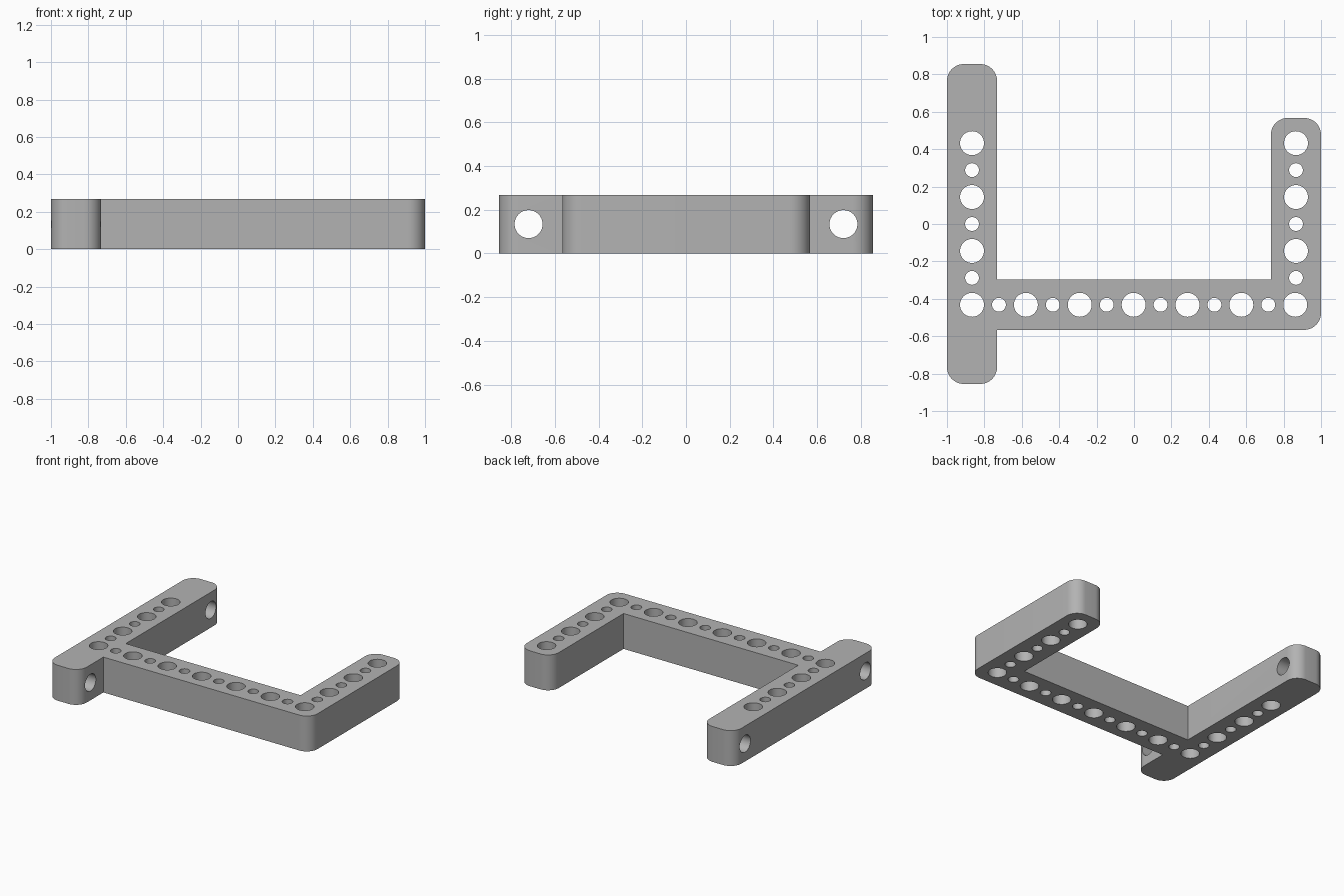
import bpy, bmesh, math
from mathutils import Matrix, Vector

cube = bpy.data.objects.get("Cube")
if cube:
    bpy.data.objects.remove(cube)

HEIGHT, HALF_BAR, CORNER = 0.268, 0.134, 0.09
PITCH = 0.288            # spacing of the large holes
BAR_X, BEAM_Y = 0.866, -0.432
LARGE, SMALL = 0.064, 0.037

grey = bpy.data.materials.new("grey_plastic")
grey.use_nodes = True
colour = (0.45, 0.45, 0.45, 1)
grey.diffuse_color = colour
grey.node_tree.nodes["Principled BSDF"].inputs["Base Color"].default_value = colour


def make_object(name, bm):
    mesh = bpy.data.meshes.new(name)
    bmesh.ops.recalc_face_normals(bm, faces=bm.faces)
    bm.to_mesh(mesh)
    bm.free()
    mesh.materials.append(grey)
    obj = bpy.data.objects.new(name, mesh)
    bpy.context.collection.objects.link(obj)
    return obj


# Frame: U-shaped outline, with only the free corners rounded
left, inner_left = -BAR_X - HALF_BAR, -BAR_X + HALF_BAR
right, inner_right = BAR_X + HALF_BAR, BAR_X - HALF_BAR
beam_front, beam_back = BEAM_Y - HALF_BAR, BEAM_Y + HALF_BAR
long_end, short_end = 0.855, 0.567
outline = [
    (left, -long_end, True), (inner_left, -long_end, True),
    (inner_left, beam_front, False), (right, beam_front, True),
    (right, short_end, True), (inner_right, short_end, True),
    (inner_right, beam_back, False), (inner_left, beam_back, False),
    (inner_left, long_end, True), (left, long_end, True),
]
points = []
for i, (x, y, rounded) in enumerate(outline):
    here = Vector((x, y, 0))
    if not rounded:
        points.append(here)
        continue
    before = (Vector((*outline[i - 1][:2], 0)) - here).normalized()
    after = (Vector((*outline[(i + 1) % len(outline)][:2], 0)) - here).normalized()
    centre = here + (before + after) * CORNER
    for k in range(13):
        a = math.pi / 2 * k / 12
        points.append(centre - (after * math.cos(a) + before * math.sin(a)) * CORNER)

bm = bmesh.new()
face = bm.faces.new([bm.verts.new(p) for p in points])
extruded = bmesh.ops.extrude_face_region(bm, geom=[face])
bmesh.ops.translate(bm, vec=(0, 0, HEIGHT),
                    verts=[v for v in extruded["geom"] if isinstance(v, bmesh.types.BMVert)])
frame = make_object("mounting_frame", bm)

# Hole cutters
cutters = bmesh.new()


def add_hole(position, radius, sideways=False):
    matrix = Matrix.Translation(position)
    if sideways:
        matrix = matrix @ Matrix.Rotation(math.pi / 2, 4, 'Y')
    bmesh.ops.create_cone(cutters, cap_ends=True, segments=40, radius1=radius,
                          radius2=radius, depth=0.5, matrix=matrix)


# Alternating large and small holes along the beam
for i in range(13):
    add_hole((-BAR_X + i * PITCH / 2, BEAM_Y, HEIGHT / 2), SMALL if i % 2 else LARGE)
# The same pattern up both arms, sharing the corner holes
for x in (-BAR_X, BAR_X):
    for i in range(1, 7):
        add_hole((x, BEAM_Y + i * PITCH / 2, HEIGHT / 2), SMALL if i % 2 else LARGE)
# Sideways holes at both ends of the long bar
for y in (-0.72, 0.72):
    add_hole((-BAR_X, y, HEIGHT / 2), LARGE, sideways=True)

hole_cutters = make_object("hole_cutters", cutters)
hole_cutters.hide_render = True
hole_cutters.hide_viewport = True

cut = frame.modifiers.new("holes", 'BOOLEAN')
cut.operation = 'DIFFERENCE'
cut.solver = 'EXACT'
cut.object = hole_cutters

# Bake the cut, drop the helper and shade the round walls smooth
bpy.context.view_layer.objects.active = frame
frame.select_set(True)
bpy.ops.object.modifier_apply(modifier=cut.name)
bpy.data.objects.remove(hole_cutters)
bpy.ops.object.shade_smooth_by_angle(angle=math.radians(30))
